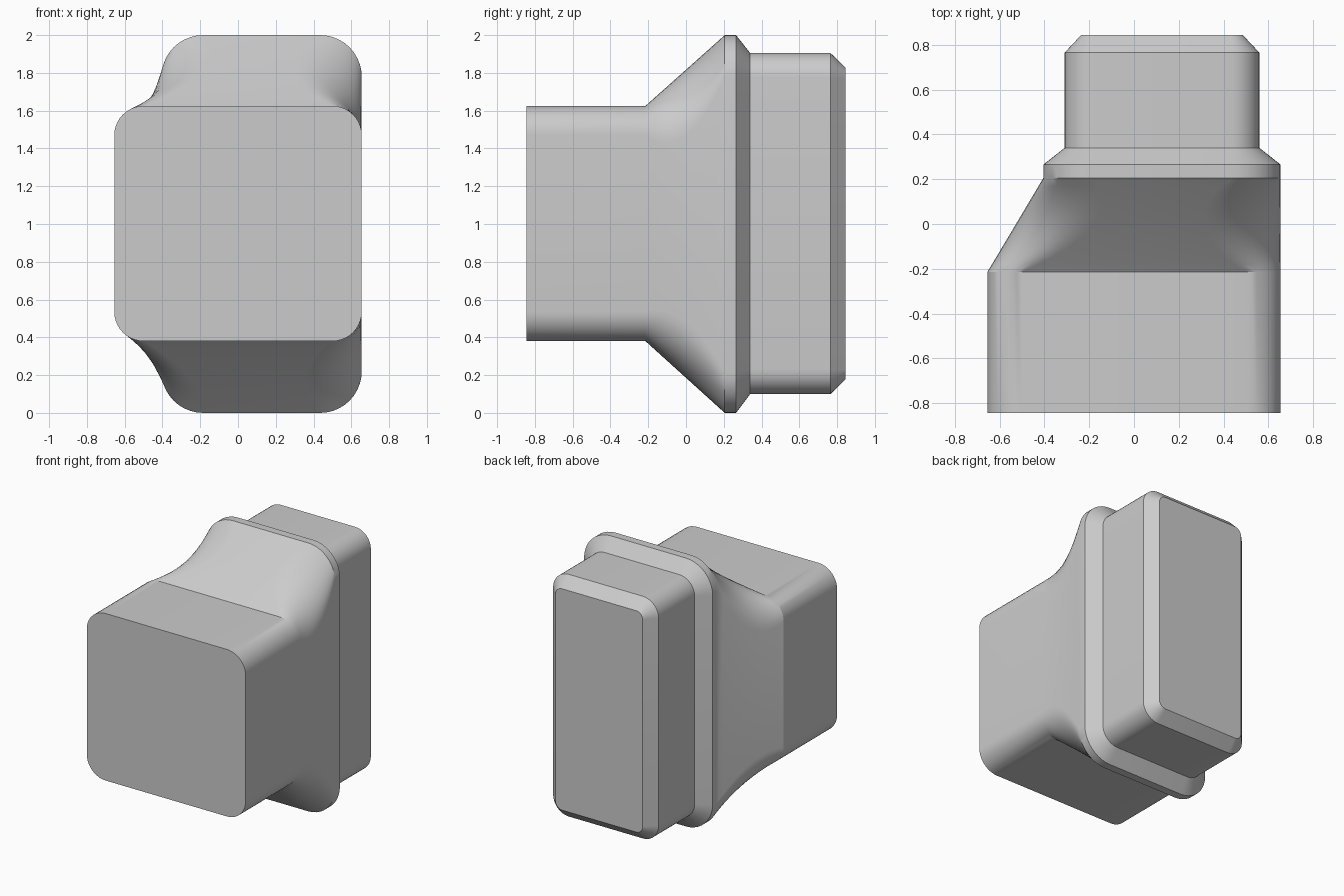
import bpy
import bmesh
import math

if "Cube" in bpy.data.objects:
    bpy.data.objects.remove(bpy.data.objects["Cube"], do_unlink=True)

ARC = 10    # segments per rounded corner
STEPS = 12  # rings in the blended transition


def material(name, rgb):
    mat = bpy.data.materials.new(name)
    mat.use_nodes = True
    mat.diffuse_color = (*rgb, 1)
    mat.node_tree.nodes["Principled BSDF"].inputs["Base Color"].default_value = (*rgb, 1)
    return mat


def ring(bm, y, x0, x1, z0, z1, radii):
    """Rounded rectangle; corners run top right, top left, bottom left, bottom right."""
    corners = ((x1, z1, -1, -1), (x0, z1, 1, -1), (x0, z0, 1, 1), (x1, z0, -1, 1))
    verts = []
    for i, ((x, z, sx, sz), r) in enumerate(zip(corners, radii)):
        for k in range(ARC + 1):
            a = math.pi / 2 * (i + k / ARC)
            verts.append(bm.verts.new((x + sx * r + r * math.cos(a), y,
                                       z + sz * r + r * math.sin(a))))
    return verts


# Main sections from front to back: y, x0, x1, z0, z1, corner radius
front = (-0.845, -0.655, 0.655, 0.38, 1.625, 0.155)
shoulder = (-0.215,) + front[1:]
flange = (0.205, -0.405, 0.655, 0.0, 2.0, 0.22)
flange_back = (0.265,) + flange[1:]
plug = (0.34, -0.31, 0.56, 0.1, 1.905, 0.13)
plug_back = (0.765,) + plug[1:]
tip = (0.845, -0.235, 0.485, 0.178, 1.828, 0.055)

bm = bmesh.new()
rings = [ring(bm, *front[:5], [front[5]] * 4)]

# Transition: straight walls with corners that swell to a softer radius midway
swell = (0.16, 0.16, 0.08, 0.11)
for s in range(STEPS + 1):
    t = s / STEPS
    *box, r = [a + (b - a) * t for a, b in zip(shoulder, flange)]
    rings.append(ring(bm, *box, [r + 4 * t * (1 - t) * extra for extra in swell]))

# Flange, plug and bevelled tip
for section in (flange_back, plug, plug_back, tip):
    rings.append(ring(bm, *section[:5], [section[5]] * 4))

# Skin the rings and cap both ends
for a, b in zip(rings, rings[1:]):
    for i in range(len(a)):
        j = (i + 1) % len(a)
        bm.faces.new((a[i], a[j], b[j], b[i]))
bm.faces.new(rings[0])
bm.faces.new(rings[-1])
bmesh.ops.recalc_face_normals(bm, faces=bm.faces)

mesh = bpy.data.meshes.new("adapter_housing")
bm.to_mesh(mesh)
bm.free()
housing = bpy.data.objects.new("adapter_housing", mesh)
bpy.context.collection.objects.link(housing)
mesh.materials.append(material("light_grey", (0.6, 0.6, 0.6)))

bpy.ops.object.select_all(action="DESELECT")
housing.select_set(True)
bpy.context.view_layer.objects.active = housing
bpy.ops.object.shade_smooth_by_angle(angle=math.radians(25))
